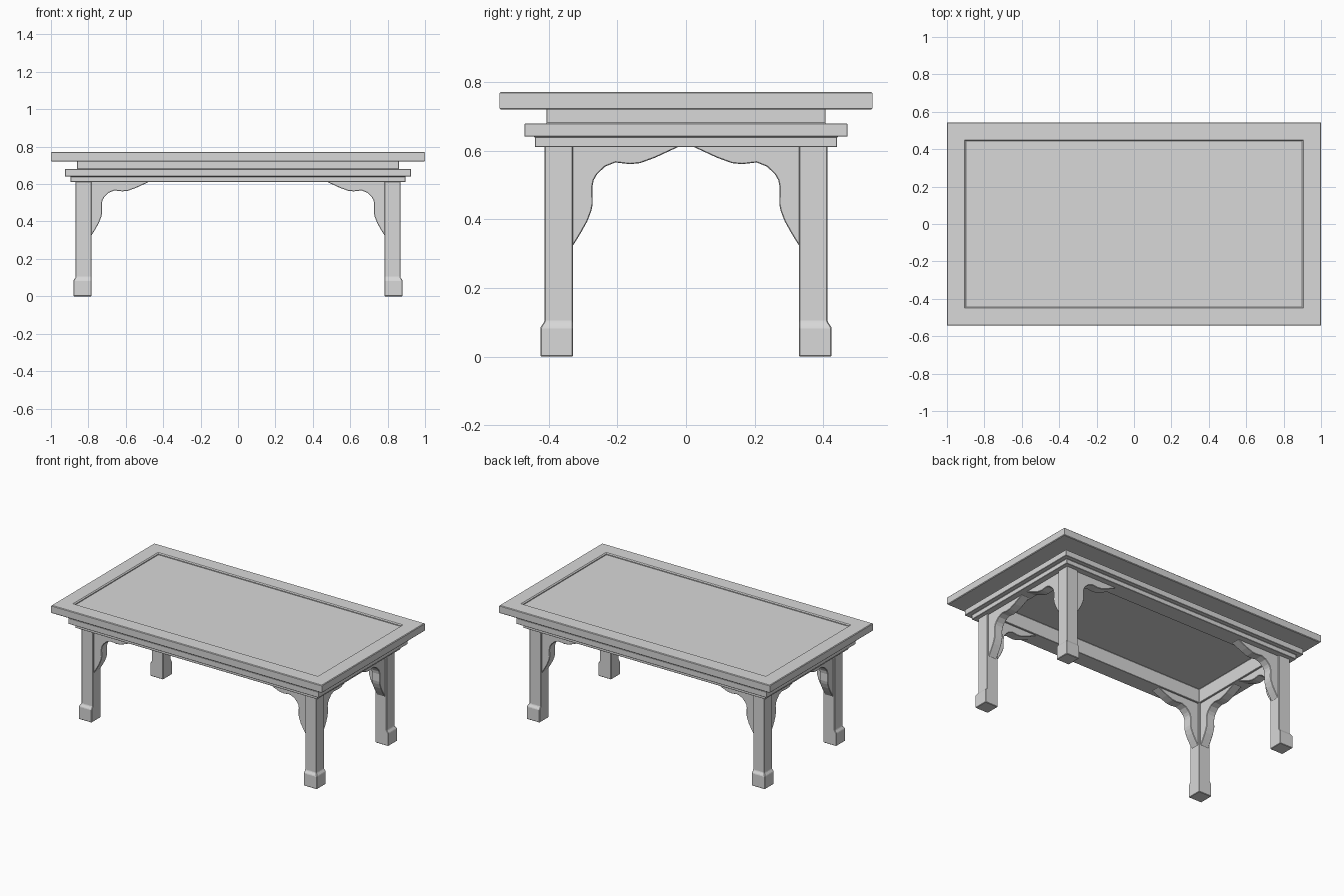
import bpy
import bmesh

cube = bpy.data.objects.get("Cube")
if cube:
    bpy.data.objects.remove(cube, do_unlink=True)

grey = bpy.data.materials.new("plain grey")
grey.use_nodes = True
COLOUR = (0.69, 0.69, 0.69, 1)
grey.diffuse_color = COLOUR
grey.node_tree.nodes["Principled BSDF"].inputs["Base Color"].default_value = COLOUR


def finish(name, bm, bevel=0):
    """Turn a bmesh into a named object with an optional softened edge."""
    bmesh.ops.recalc_face_normals(bm, faces=bm.faces)
    mesh = bpy.data.meshes.new(name)
    bm.to_mesh(mesh)
    bm.free()
    mesh.materials.append(grey)
    obj = bpy.data.objects.new(name, mesh)
    bpy.context.collection.objects.link(obj)
    if bevel:
        mod = obj.modifiers.new("soft_edges", 'BEVEL')
        mod.width = bevel
        mod.segments = 1
        mod.limit_method = 'ANGLE'


def loft(name, rings, bevel=0):
    """Skin rectangular rings (x0, x1, y0, y1, z) and cap both ends."""
    bm = bmesh.new()
    loops = [[bm.verts.new((x, y, z)) for x, y in ((x0, y0), (x1, y0), (x1, y1), (x0, y1))]
             for x0, x1, y0, y1, z in rings]
    bm.faces.new(loops[0])
    bm.faces.new(loops[-1])
    for a, b in zip(loops, loops[1:]):
        for i in range(4):
            j = (i + 1) % 4
            bm.faces.new((a[i], a[j], b[j], b[i]))
    finish(name, bm, bevel)


def centred(hx, hy, z):
    return (-hx, hx, -hy, hy, z)


# Table top with a shallow sunken panel
loft("table_top", [
    centred(0.996, 0.54, 0.72), centred(1, 0.544, 0.724),
    centred(1, 0.544, 0.768), centred(0.996, 0.54, 0.772),
    centred(0.905, 0.449, 0.772), centred(0.898, 0.443, 0.766),
    centred(0.898, 0.443, 0.76)])

# Legs, whose feet widen only on the two outer sides
IN_X, IN_Y, LEG, FOOT = 0.784, 0.329, 0.084, 0.096
APRON_Z = 0.611
SEAT_Z = APRON_Z + 0.006

# Stepped frame below the top: waist, ledge, lower moulding, hollow underside
WAIST, LEDGE, LOWER, INNER = (0.86, 0.407), (0.925, 0.471), (0.895, 0.441), (IN_X, IN_Y)
loft("stepped_frame", [
    centred(*WAIST, 0.725), centred(*WAIST, 0.68),
    centred(*LEDGE, 0.68), centred(*LEDGE, 0.641),
    centred(*LOWER, 0.641), centred(*LOWER, APRON_Z),
    centred(*INNER, APRON_Z), centred(*INNER, 0.703)], bevel=0.002)


def leg(name, sx, sy):
    rings = []
    for w, z in ((FOOT, 0), (FOOT, 0.085), (LEG, 0.102), (LEG, SEAT_Z)):
        xs = sorted((sx * IN_X, sx * (IN_X + w)))
        ys = sorted((sy * IN_Y, sy * (IN_Y + w)))
        rings.append((*xs, *ys, z))
    loft(name, rings, bevel=0.003)


# Scrolled bracket outline: distance from the leg, height
SCROLL = [(0, 0.324), (0.022, 0.36), (0.041, 0.394), (0.053, 0.425), (0.057, 0.445),
          (0.056, 0.495), (0.06, 0.515), (0.07, 0.532), (0.093, 0.554), (0.123, 0.566),
          (0.165, 0.561), (0.195, 0.564), (0.239, 0.58), (0.306, APRON_Z),
          (0.306, SEAT_Z), (-0.005, SEAT_Z), (-0.005, 0.324)]
THICK = 0.06


def bracket(name, sx, sy, along_x):
    bm = bmesh.new()
    points = []
    for d, z in SCROLL:
        if along_x:
            points.append((sx * (IN_X - d), sy * (IN_Y + LEG / 2 - THICK / 2), z))
        else:
            points.append((sx * (IN_X + LEG / 2 - THICK / 2), sy * (IN_Y - d), z))
    face = bm.faces.new([bm.verts.new(p) for p in points])
    out = bmesh.ops.extrude_face_region(bm, geom=[face])
    moved = [v for v in out["geom"] if isinstance(v, bmesh.types.BMVert)]
    shift = (0, sy * THICK, 0) if along_x else (sx * THICK, 0, 0)
    bmesh.ops.translate(bm, verts=moved, vec=shift)
    finish(name, bm, bevel=0.003)


for sx, side in ((1, "left"), (-1, "right")):
    for sy, end in ((-1, "front"), (1, "back")):
        leg(f"{end}_{side}_leg", sx, sy)
        bracket(f"{end}_{side}_long_bracket", sx, sy, True)
        bracket(f"{end}_{side}_short_bracket", sx, sy, False)
